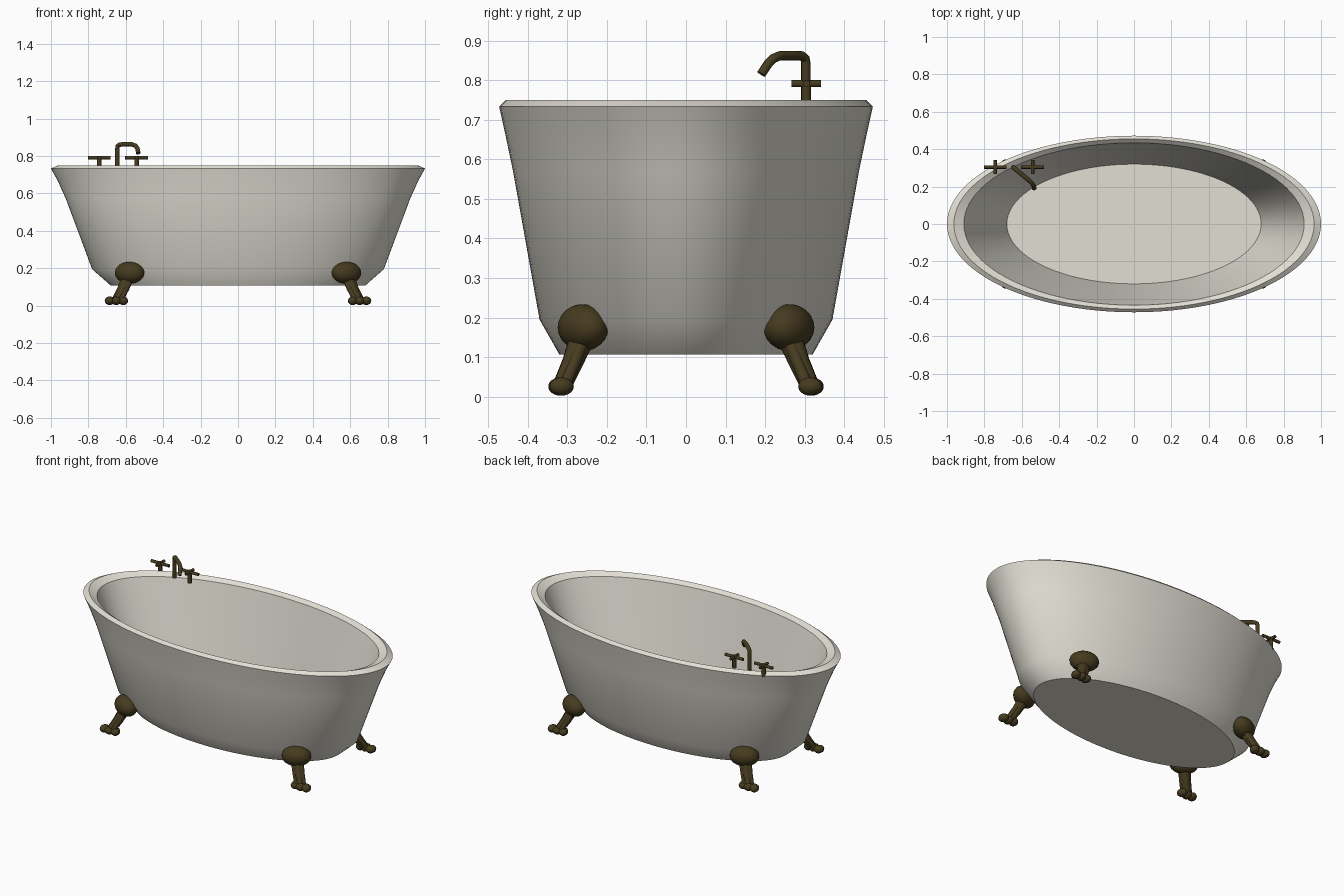
import bpy, bmesh, math
from mathutils import Vector, Matrix

if "Cube" in bpy.data.objects:
    bpy.data.objects.remove(bpy.data.objects["Cube"])


def material(name, colour):
    m = bpy.data.materials.new(name)
    m.use_nodes = True
    m.diffuse_color = (*colour, 1)
    m.node_tree.nodes["Principled BSDF"].inputs["Base Color"].default_value = (*colour, 1)
    return m


ENAMEL = material("warm white enamel", (0.76, 0.74, 0.66))
BRONZE = material("dark bronze", (0.062, 0.044, 0.014))


def finish(name, bm, mat, angle=40):
    bmesh.ops.recalc_face_normals(bm, faces=bm.faces)
    mesh = bpy.data.meshes.new(name)
    bm.to_mesh(mesh)
    bm.free()
    mesh.materials.append(mat)
    ob = bpy.data.objects.new(name, mesh)
    bpy.context.collection.objects.link(ob)
    bpy.ops.object.select_all(action='DESELECT')
    ob.select_set(True)
    bpy.context.view_layer.objects.active = ob
    bpy.ops.object.shade_smooth_by_angle(angle=math.radians(angle))
    return ob


def ball(bm, centre, radii, turn=0.0, tilt=0.0):
    """Ellipsoid turned about z, after tilting about its own y axis."""
    mat = (Matrix.Translation(centre) @ Matrix.Rotation(turn, 4, 'Z')
           @ Matrix.Rotation(tilt, 4, 'Y') @ Matrix.Diagonal((*radii, 1)))
    bmesh.ops.create_uvsphere(bm, u_segments=20, v_segments=12, radius=1, matrix=mat)


def tube(bm, points, radii, sides=12):
    """Capped tube through the points, one radius per point."""
    pts = [Vector(p) for p in points]
    rings = []
    for i, p in enumerate(pts):
        d = (pts[min(i + 1, len(pts) - 1)] - pts[max(i - 1, 0)]).normalized()
        u = d.cross(Vector((0.6, 0.8, 0))).normalized()
        v = d.cross(u)
        ring = []
        for k in range(sides):
            a = math.tau * k / sides
            ring.append(bm.verts.new(p + (u * math.cos(a) + v * math.sin(a)) * radii[i]))
        rings.append(ring)
    for a, b in zip(rings, rings[1:]):
        for k in range(sides):
            n = (k + 1) % sides
            bm.faces.new((a[k], a[n], b[n], b[k]))
    bm.faces.new(rings[0])
    bm.faces.new(rings[-1])


# Tub: stacked ellipses up the outside, over the rim and down the inside
PROFILE = [(0.68, 0.32, 0.107), (0.78, 0.37, 0.195), (0.92, 0.437, 0.57),
           (0.965, 0.458, 0.67), (1.0, 0.472, 0.733), (0.963, 0.455, 0.75),
           (0.91, 0.434, 0.73), (0.833, 0.396, 0.525), (0.757, 0.358, 0.32),
           (0.68, 0.32, 0.116)]
SEGMENTS = 96
bm = bmesh.new()
rings = []
for rx, ry, z in PROFILE:
    angles = [math.tau * k / SEGMENTS for k in range(SEGMENTS)]
    rings.append([bm.verts.new((rx * math.cos(a), ry * math.sin(a), z)) for a in angles])
for a, b in zip(rings, rings[1:]):
    for k in range(SEGMENTS):
        n = (k + 1) % SEGMENTS
        bm.faces.new((a[k], a[n], b[n], b[k]))
bm.faces.new(rings[0])
bm.faces.new(rings[-1])
finish("tub", bm, ENAMEL, 30)


# Claw feet: round knee against the wall, ribbed leg and a row of three toes
def claw_foot(name, sx, sy):
    bm = bmesh.new()
    turn = math.radians(63)
    ball(bm, (0.58, 0.26, 0.175), (0.058, 0.084, 0.059), turn, 0.35)
    leg = [Vector(p) for p in ((0.588, 0.262, 0.15), (0.612, 0.285, 0.09),
                               (0.64, 0.308, 0.035))]
    tube(bm, leg, (0.032, 0.027, 0.023), 14)
    out = Vector((math.cos(turn), math.sin(turn), 0))
    side = Vector((out.y, -out.x, 0))
    for s in (-1, 0, 1):
        shift = side * s * 0.018 + out * (0.012 - abs(s) * 0.008)
        tube(bm, [p + shift for p in leg], (0.018, 0.016, 0.015), 10)
        toe = (0.65 + s * 0.036, 0.317 - abs(s) * 0.003, 0.026)
        ball(bm, toe, (0.026, 0.031, 0.023), -s * 0.3)
    bmesh.ops.scale(bm, vec=(sx, sy, 1), verts=bm.verts)
    finish(name, bm, BRONZE)


for sx, across in ((1, "left"), (-1, "right")):
    for sy, along in ((1, "back"), (-1, "front")):
        claw_foot(f"{along}_{across}_foot", sx, sy)

# Spout: riser with a tight bend, then a level run that curls down
bm = bmesh.new()
path = [(-0.645, 0.303, 0.73), (-0.645, 0.303, 0.84), (-0.643, 0.301, 0.854),
        (-0.633, 0.293, 0.861), (-0.615, 0.278, 0.862), (-0.567, 0.238, 0.862),
        (-0.548, 0.221, 0.855), (-0.538, 0.207, 0.841), (-0.533, 0.19, 0.815)]
tube(bm, path, [0.012] * len(path))
finish("spout", bm, BRONZE)

# Tap handles: stem with a cross of two bars
for x, side in ((-0.542, "left"), (-0.742, "right")):
    bm = bmesh.new()
    y, z = 0.304, 0.791
    tube(bm, [(x, y, 0.725), (x, y, z + 0.009)], [0.012, 0.012])
    tube(bm, [(x - 0.061, y, z), (x + 0.061, y, z)], [0.009, 0.009])
    tube(bm, [(x, y - 0.037, z), (x, y + 0.037, z)], [0.009, 0.009])
    finish(f"{side}_tap_handle", bm, BRONZE)
